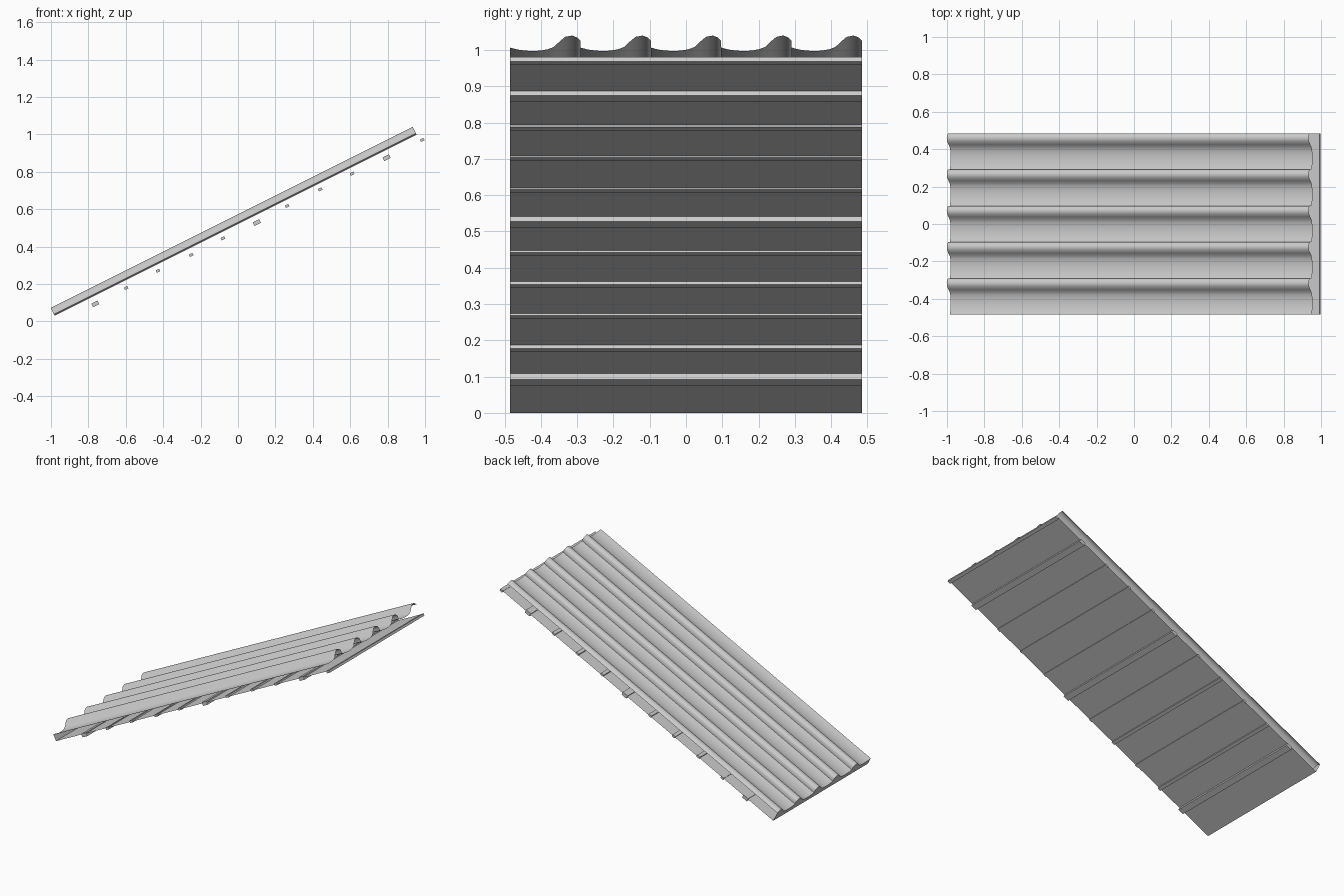
import bpy, bmesh, math
from mathutils import Matrix

cube = bpy.data.objects.get("Cube")
if cube:
    bpy.data.objects.remove(cube, do_unlink=True)

HALF = 0.485                     # half width of the roof
TILES = 5
PITCH = 2 * HALF / TILES
SLOPE = math.atan(0.5)
# local frame: x runs up the slope, z is the slope normal, origin at the eave
FRAME = Matrix.Translation((-0.965, 0, 0)) @ Matrix.Rotation(-SLOPE, 4, 'Y')

grey = bpy.data.materials.new("light_grey")
grey.use_nodes = True
colour = (0.6, 0.6, 0.6, 1)
grey.diffuse_color = colour
grey.node_tree.nodes["Principled BSDF"].inputs["Base Color"].default_value = colour


def finish(name, bm, smooth=False):
    bm.transform(FRAME)
    mesh = bpy.data.meshes.new(name)
    bm.to_mesh(mesh)
    bm.free()
    mesh.materials.append(grey)
    ob = bpy.data.objects.new(name, mesh)
    bpy.context.collection.objects.link(ob)
    if smooth:
        bpy.ops.object.select_all(action='DESELECT')
        ob.select_set(True)
        bpy.context.view_layer.objects.active = ob
        bpy.ops.object.shade_smooth_by_angle(angle=math.radians(50))
    return ob


def strip(bm, lower, upper):
    """Quads between two matching rows of points."""
    a = [bm.verts.new(p) for p in lower]
    b = [bm.verts.new(p) for p in upper]
    for i in range(len(a) - 1):
        bm.faces.new((a[i], b[i], b[i + 1], a[i + 1]))


def slab(name, u, n, length, thick):
    bm = bmesh.new()
    bmesh.ops.create_cube(bm, size=1)
    bm.transform(Matrix.Translation((u, 0, n)) @ Matrix.Diagonal((length, 2 * HALF, thick, 1)))
    return finish(name, bm)


# One tile: shallow pan, then a roll ending in a step
TILE = [(0, 0.044), (0.02, 0.038), (0.042, 0.0345), (0.063, 0.0335), (0.083, 0.0345),
        (0.105, 0.039), (0.121, 0.046), (0.135, 0.061), (0.152, 0.077),
        (0.171, 0.081), (0.185, 0.075), (PITCH, 0.065)]
wave = [(-HALF + i * PITCH + y, n) for i in range(TILES) for y, n in TILE]

# Tile sheet
bm = bmesh.new()
strip(bm, [(0, y, n) for y, n in wave], [(2.163, y, n) for y, n in wave])
finish("tile_sheet", bm, smooth=True)

# Eave closure between the tiles and the lining
bm = bmesh.new()
strip(bm, [(0, y, 0) for y, n in wave], [(0, y, n) for y, n in wave])
bmesh.ops.remove_doubles(bm, verts=bm.verts, dist=1e-5)
finish("eave_closure", bm)

# Flat lining below the tiles
bm = bmesh.new()
strip(bm, [(0, -HALF, 0), (0, HALF, 0)], [(2.18, -HALF, 0), (2.18, HALF, 0)])
finish("lining", bm)

# Battens and rafters crossing the lining: position along x, depth below the lining
BATTENS = [(0.983, 0.012), (0.611, 0.006), (0.441, 0.004), (0.264, 0.004),
           (-0.08, 0.006), (-0.251, 0.009), (-0.427, 0.006), (-0.6, 0.011)]
PURLINS = [(0.793, 0.015), (0.099, 0.015), (-0.766, 0.018)]
for name, items, width, thick in (("batten", BATTENS, 0.021, 0.0145),
                                  ("purlin", PURLINS, 0.038, 0.022)):
    for i, (x, depth) in enumerate(items):
        u = (x + 0.965) / math.cos(SLOPE)
        slab(f"{name}_{i + 1}", u, thick / 2 - depth, width, thick)
